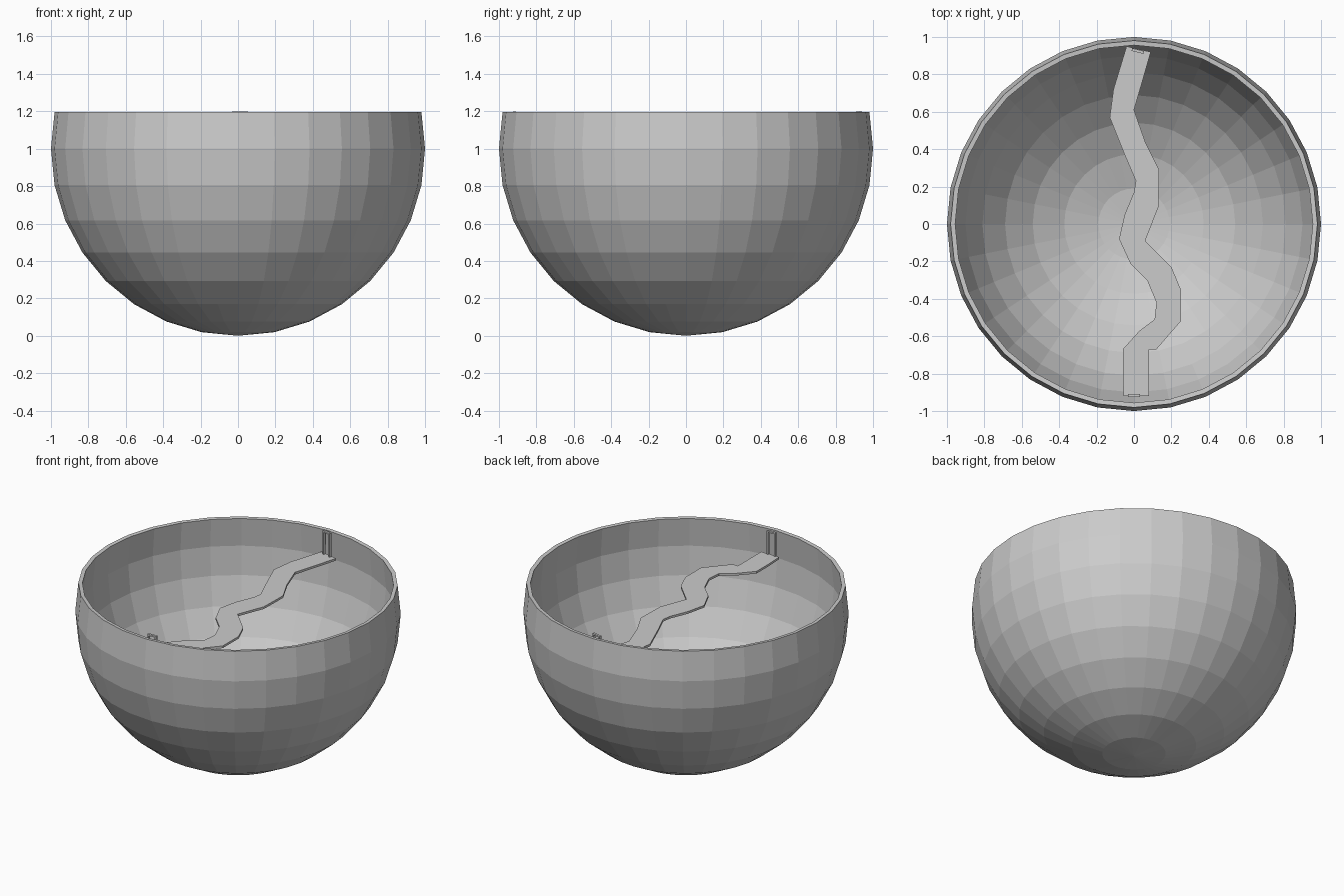
import bpy, bmesh, math
from mathutils import Matrix, Vector

if "Cube" in bpy.data.objects:
    bpy.data.objects.remove(bpy.data.objects["Cube"])


def finish(bm, name):
    bmesh.ops.recalc_face_normals(bm, faces=bm.faces)
    mesh = bpy.data.meshes.new(name)
    bm.to_mesh(mesh)
    bm.free()
    obj = bpy.data.objects.new(name, mesh)
    bpy.context.collection.objects.link(obj)
    return obj


# Bowl: low-poly sphere cut one ring above the equator, given a wall
bm = bmesh.new()
bmesh.ops.create_uvsphere(bm, u_segments=32, v_segments=16, radius=1)
bmesh.ops.translate(bm, verts=bm.verts, vec=(0, 0, 1))
bmesh.ops.delete(bm, geom=[v for v in bm.verts if v.co.z > 1.25], context='VERTS')
bowl = finish(bm, "bowl")
wall = bowl.modifiers.new("wall", 'SOLIDIFY')
wall.thickness = 0.025
wall.offset = -1

# Winding walkway: flat outline crossing the bowl, extruded downward
left = [(-.04, .95), (-.11, .72), (-.13, .57), (-.05, .37), (.01, .23), (0, .17),
        (-.05, .05), (-.08, -.08), (-.02, -.21), (.07, -.30), (.12, -.42),
        (.11, -.51), (.03, -.57), (-.06, -.67), (-.06, -.81), (-.055, -.92)]
right = [(.09, .92), (.05, .78), (0, .61), (.06, .44), (.135, .29), (.13, .09),
         (.06, -.09), (.20, -.23), (.25, -.35), (.25, -.52), (.12, -.67),
         (.08, -.67), (.08, -.92)]
TOP, THICK = 1.04, 0.015
bm = bmesh.new()
face = bm.faces.new([bm.verts.new((x, y, TOP)) for x, y in left + right[::-1]])
ext = bmesh.ops.extrude_face_region(bm, geom=[face], use_keep_orig=True)
bmesh.ops.translate(bm, vec=(0, 0, -THICK),
                    verts=[g for g in ext["geom"] if isinstance(g, bmesh.types.BMVert)])
finish(bm, "winding_walkway")


# Doorway frames standing at both ends of the walkway
def doorway(name, x, y, turn, width=0.065, depth=0.015, bar=0.01):
    outer, inner, top = width / 2, width / 2 - bar, 1.2 - TOP
    profile = [(-outer, 0), (-outer, top), (outer, top), (outer, 0),
               (inner, 0), (inner, top - bar), (-inner, top - bar), (-inner, 0)]
    bm = bmesh.new()
    face = bm.faces.new([bm.verts.new((px, -depth / 2, pz)) for px, pz in profile])
    ext = bmesh.ops.extrude_face_region(bm, geom=[face], use_keep_orig=True)
    bmesh.ops.translate(bm, vec=(0, depth, 0),
                        verts=[g for g in ext["geom"] if isinstance(g, bmesh.types.BMVert)])
    obj = finish(bm, name)
    obj.location = (x, y, TOP)
    obj.rotation_euler.z = math.radians(turn)


doorway("back_doorway", .02, .925, -14)
doorway("front_doorway", 0, -.917, 0)
